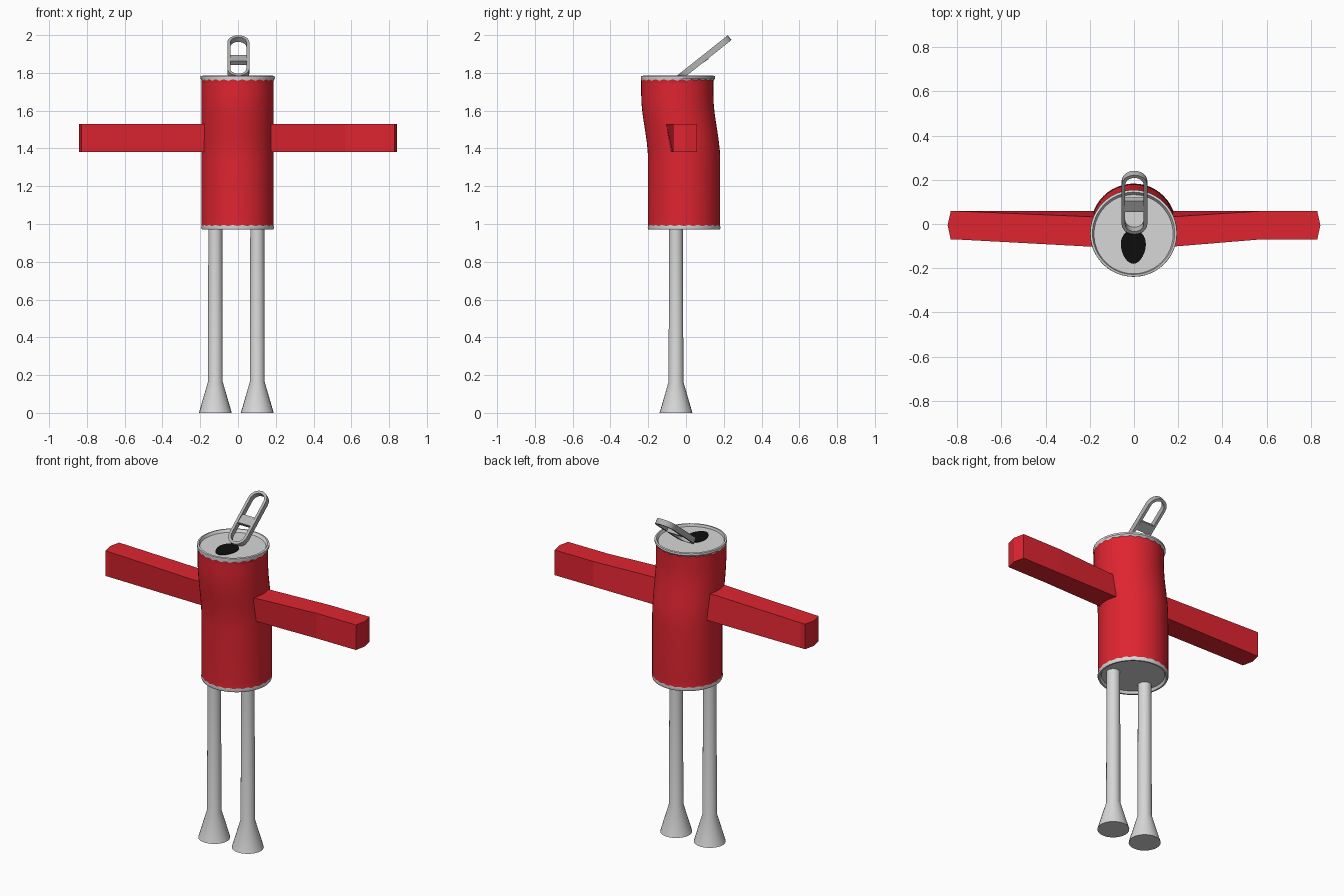
import bpy, bmesh, math
from mathutils import Vector

if "Cube" in bpy.data.objects:
    bpy.data.objects.remove(bpy.data.objects["Cube"])


def material(name, rgb):
    m = bpy.data.materials.new(name)
    m.diffuse_color = (*rgb, 1)
    m.use_nodes = True
    m.node_tree.nodes["Principled BSDF"].inputs["Base Color"].default_value = m.diffuse_color
    return m


RED = material("red paint", (0.74, 0.018, 0.030))
LIGHT = material("light metal", (0.68, 0.68, 0.68))
TAB = material("tab metal", (0.45, 0.45, 0.45))
BLACK = material("black opening", (0.004, 0.004, 0.004))


def finish(bm, name, mats, smooth=True):
    bmesh.ops.recalc_face_normals(bm, faces=bm.faces)
    me = bpy.data.meshes.new(name)
    bm.to_mesh(me)
    bm.free()
    ob = bpy.data.objects.new(name, me)
    bpy.context.collection.objects.link(ob)
    for m in mats:
        me.materials.append(m)
    if smooth:
        bpy.ops.object.select_all(action='DESELECT')
        ob.select_set(True)
        bpy.context.view_layer.objects.active = ob
        bpy.ops.object.shade_smooth_by_angle(angle=math.radians(35))
    return ob


def loft(bm, rings, cap=True):
    """Skin a list of equally sized point rings; returns faces per band."""
    vs = [[bm.verts.new(p) for p in r] for r in rings]
    n = len(vs[0])
    bands = [[bm.faces.new((a[i], a[(i + 1) % n], b[(i + 1) % n], b[i]))
              for i in range(n)] for a, b in zip(vs, vs[1:])]
    if cap:
        bands.append([bm.faces.new(vs[0][::-1]), bm.faces.new(vs[-1])])
    return bands


def circle(r, z, cx=0, cy=0, n=24, wave=0):
    return [(cx + r * math.cos(2 * math.pi * i / n),
             cy + r * math.sin(2 * math.pi * i / n),
             z + (wave if i % 2 else -wave)) for i in range(n)]


def lean(z):
    """Forward offset of the bent can at height z."""
    t = min(max((z - 1.34) / 0.34, 0), 1)
    return -0.010 - 0.036 * t * t * (3 - 2 * t)


# Can: recessed base, lower rim, bent painted wall, upper rim, recessed lid
profile = [(0.172, 0.985, 0), (0.180, 0.970, 0), (0.189, 0.970, 0),
           (0.193, 0.980, 0), (0.191, 0.992, 0.003)]
first_red = len(profile) - 1
profile += [(0.191, z, 0) for z in
            (1.02, 1.34, 1.39, 1.44, 1.49, 1.54, 1.59, 1.64, 1.68, 1.74)]
profile.append((0.191, 1.762, 0.004))
last_red = len(profile) - 1
profile += [(0.197, 1.772, 0), (0.196, 1.783, 0), (0.186, 1.785, 0), (0.179, 1.770, 0)]
bm = bmesh.new()
bands = loft(bm, [circle(r, z, -0.002, lean(z) + (0.004 if z > 1.77 else 0), 48, w)
                  for r, z, w in profile])
for k, band in enumerate(bands):
    for f in band:
        f.material_index = 0 if first_red <= k < last_red else 1
finish(bm, "can_body", [RED, LIGHT])

# Drinking hole: thin egg-shaped plate on the lid
bm = bmesh.new()
egg = []
for i in range(32):
    a = 2 * math.pi * i / 32
    s = math.sin(a)
    egg.append((-0.003 + 0.056 * math.cos(a) * (1 + 0.15 * s), -0.103 + 0.077 * s))
loft(bm, [[(x, y, z) for x, y in egg] for z in (1.768, 1.773)])
finish(bm, "lid_opening", [BLACK], smooth=False)

# Pull tab: tilted stadium ring with a crossbar
tilt = math.radians(38.5)
U = Vector((0, math.cos(tilt), math.sin(tilt)))
N = Vector((0, -math.sin(tilt), math.cos(tilt)))
X = Vector((1, 0, 0))
C = Vector((0.002, 0.097, 1.880))


def stadium(hw, hl, h, n=12):
    pts = []
    for side in (1, -1):
        for i in range(n + 1):
            a = math.pi * i / n
            pts.append(C + X * (side * hw * math.cos(a))
                       + U * (side * (hl - hw + hw * math.sin(a))) + N * h)
    return pts


bm = bmesh.new()
rings = [stadium(0.058, 0.171, -0.016), stadium(0.058, 0.171, 0.016),
         stadium(0.042, 0.155, 0.016), stadium(0.042, 0.155, -0.016)]
loft(bm, rings + [rings[0]], cap=False)
bmesh.ops.remove_doubles(bm, verts=bm.verts, dist=1e-5)
finish(bm, "pull_tab_ring", [TAB])

bm = bmesh.new()
loft(bm, [[C + X * x + U * u + N * h for u, h in
           ((-0.043, -0.014), (0.014, -0.020), (0.014, 0.008), (-0.043, 0.014))]
          for x in (-0.046, 0.046)])
finish(bm, "pull_tab_crossbar", [TAB], smooth=False)


# Arms: square beams, root sheared along the bend, shallow wedge at the tip
def arm(name, side, straight_from):
    Z0, Z1 = 1.38, 1.53

    def section(x, top, bottom, mid_x=None):
        mid_x = mid_x or x
        (t0, t1), (b0, b1) = top, bottom
        return [(side * x, b0, Z0), (side * mid_x, (b0 + b1) / 2, Z0), (side * x, b1, Z0),
                (side * x, t1, Z1), (side * mid_x, (t0 + t1) / 2, Z1), (side * x, t0, Z1)]
    end = (-0.070, 0.058)
    rings = [section(0.13, (-0.106, 0.030), (-0.080, 0.058)),
             section(straight_from, end, end)]
    rings.append(section(0.829, end, end, 0.843))
    bm = bmesh.new()
    bands = loft(bm, rings, cap=False)
    vs = list(bm.verts)
    bm.faces.new(vs[:6])
    # two facets forming the wedge-shaped hand end
    a = vs[-6:]
    bm.faces.new((a[0], a[1], a[4], a[5]))
    bm.faces.new((a[1], a[2], a[3], a[4]))
    finish(bm, name, [RED], smooth=False)


arm("left_arm", -1, 0.80)
arm("right_arm", 1, 0.57)

# Legs: thin tubes flaring into cone feet
for name, x in (("left_leg", -0.120), ("right_leg", 0.102)):
    bm = bmesh.new()
    loft(bm, [circle(r, z, x, -0.053) for r, z in
              ((0.087, 0), (0.039, 0.165), (0.037, 0.99))])
    finish(bm, name, [LIGHT])
